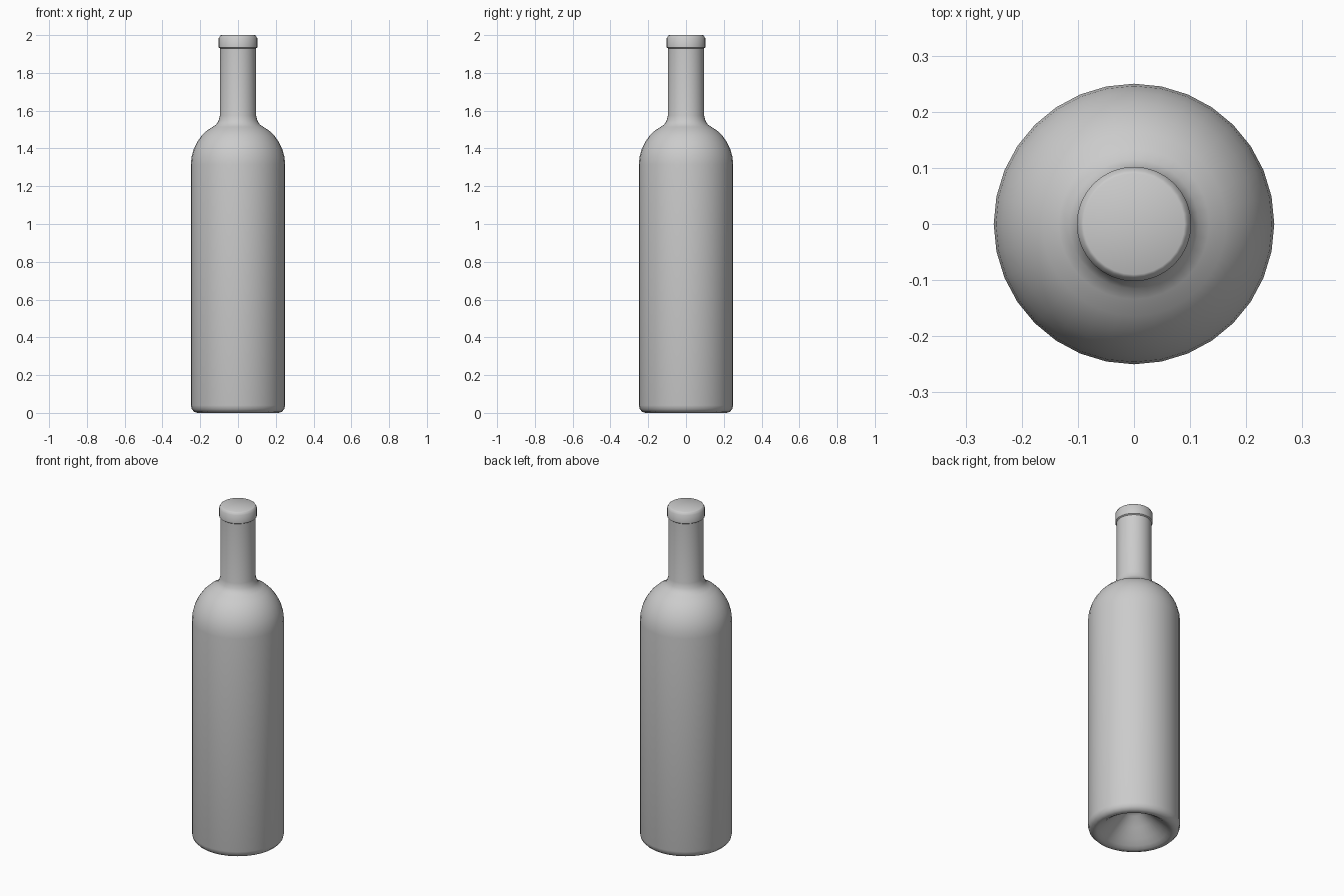
import bpy, bmesh, math

if "Cube" in bpy.data.objects:
    bpy.data.objects.remove(bpy.data.objects["Cube"])

SIDES = 32


def lathe(name, profile, sides=SIDES):
    """Spin (radius, z) points around z; points at radius 0 become poles."""
    bm = bmesh.new()
    rings = []
    for r, z in profile:
        if r == 0:
            rings.append([bm.verts.new((0, 0, z))] * sides)
        else:
            rings.append([bm.verts.new((r * math.cos(2 * math.pi * i / sides),
                                        r * math.sin(2 * math.pi * i / sides), z))
                          for i in range(sides)])
    for a, b in zip(rings, rings[1:]):
        for i in range(sides):
            j = (i + 1) % sides
            bm.faces.new(list(dict.fromkeys((a[i], a[j], b[j], b[i]))))
    bmesh.ops.recalc_face_normals(bm, faces=bm.faces)
    mesh = bpy.data.meshes.new(name)
    bm.to_mesh(mesh)
    bm.free()
    obj = bpy.data.objects.new(name, mesh)
    bpy.context.collection.objects.link(obj)
    bpy.ops.object.select_all(action='DESELECT')
    obj.select_set(True)
    bpy.context.view_layer.objects.active = obj
    bpy.ops.object.shade_smooth_by_angle(angle=math.radians(40))
    return obj


# Hollowed base (punt), from its centre out to the standing ring
punt = [(0, 0.145), (0.03, 0.143), (0.055, 0.13), (0.10, 0.085),
        (0.15, 0.04), (0.18, 0.015), (0.20, 0.003)]
# Rounded heel and straight wall
wall = [(0.215, 0.0), (0.232, 0.006), (0.245, 0.02), (0.25, 0.04), (0.25, 1.315)]
# Domed shoulder
shoulder = [(0.246, 1.355), (0.235, 1.395), (0.217, 1.433), (0.193, 1.467),
            (0.164, 1.495), (0.134, 1.514)]
# Flare into the neck
neck = [(0.115, 1.527), (0.103, 1.547), (0.096, 1.575), (0.095, 1.93)]
# Raised lip and closed top
lip = [(0.102, 1.935), (0.102, 1.985), (0.098, 1.99), (0.095, 1.997),
       (0.09, 2.0), (0, 2.0)]

lathe("bottle", punt + wall + shoulder + neck + lip)
